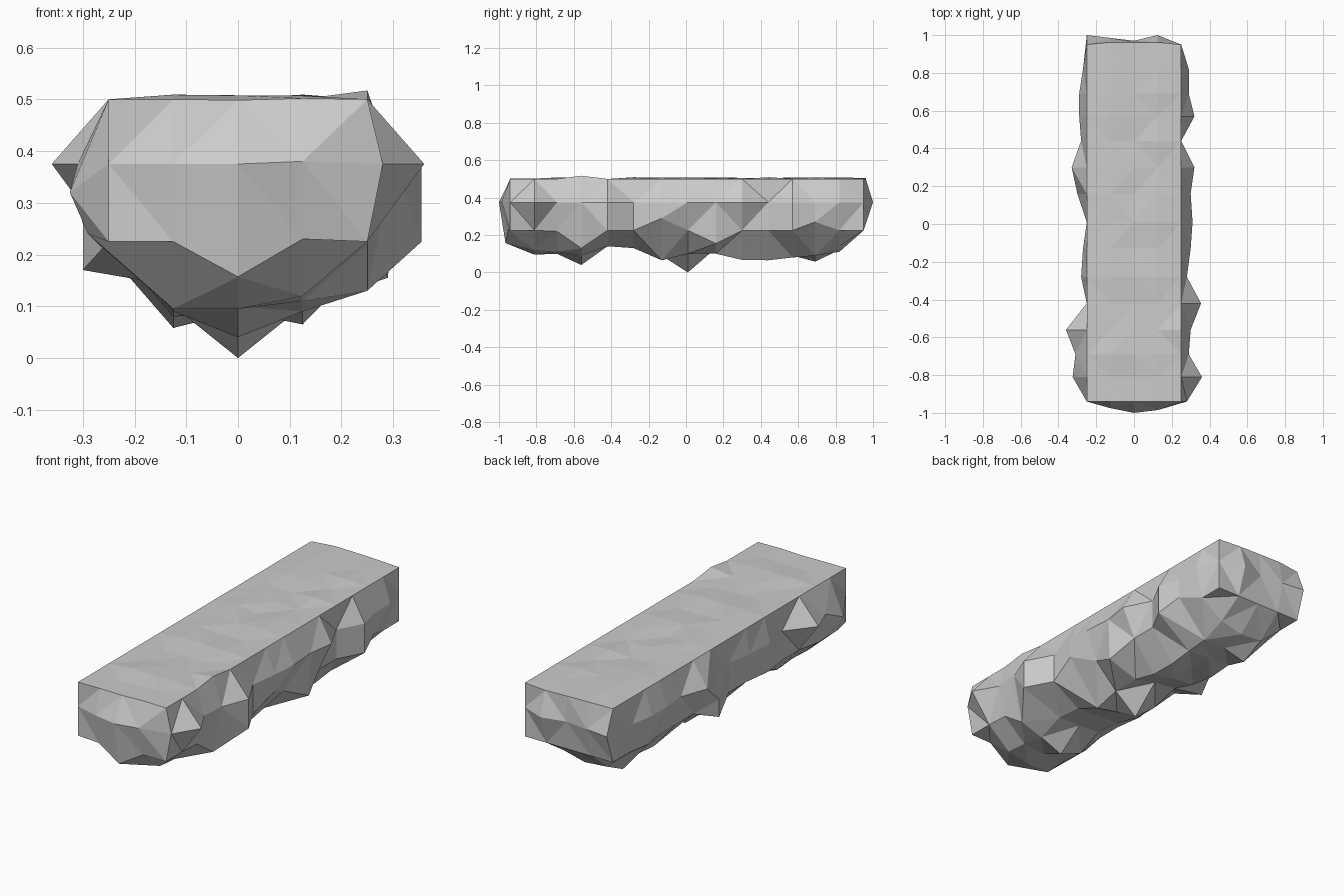
import bpy, bmesh, random

if "Cube" in bpy.data.objects:
    bpy.data.objects.remove(bpy.data.objects["Cube"])
random.seed(4)

# Stations along the beam, and silhouettes read at each station
Y = [-.94, -.81, -.69, -.56, -.42, -.28, -.13, .01, .16, .30, .44, .57, .69, .82, .95]
right_up_x = [.28, .36, .29, .30, .355, .28, .30, .31, .30, .32, .25, .32, .29, .29, .25]
right_low_x = [.25, .25, .25, .25, .355, .28, .30, .25, .29, .25, .25, .32, .29, .25, .25]
right_low_z = [.225, .225, .22, .13, .225, .225, .29, .225, .155, .225, .225, .225, .27, .225, .225]
left_up_x = [-.25, -.325, -.31, -.36, -.25, -.28, -.27, -.25, -.30, -.33, -.28, -.29, -.29, -.27, -.25]
left_up_z = {1: .32, 8: .26}
left_low_x = [-.25, -.29, -.27, -.25, -.25, -.27, -.25, -.25, -.30, -.25, -.25, -.25, -.27, -.25, -.25]
left_low_z = [.225, .24, .22, .225, .225, .225, .225, .225, .17, .225, .225, .225, .225, .225, .225]
bottom_l = [.225, .095, .10, .09, .15, .14, .10, .10, .14, .10, .08, .09, .058, .12, .225]
bottom_c = [.157, .095, .10, .04, .14, .135, .09, .0, .13, .09, .10, .09, .09, .11, .225]
bottom_r = [.23, .12, .11, .09, .14, .13, .065, .10, .10, .067, .065, .08, .09, .14, .225]
COLS = (-.25, -.125, 0, .125, .25)

bm = bmesh.new()


def ring(i):
    """One cross-section: five top points, right side, underside, left side."""
    y = Y[i]
    pts = []
    for x in COLS:
        edge = abs(x) > .2
        z = .5 if edge else random.uniform(.497, .51)
        pts.append((x, y, z))
    if i == 3:
        pts[4] = (.25, y, .517)
    pts += [(right_up_x[i], y, .375), (right_low_x[i], y, right_low_z[i]),
            (.125, y, bottom_r[i]), (0, y, bottom_c[i]), (-.125, y, bottom_l[i]),
            (left_low_x[i], y, left_low_z[i]),
            (left_up_x[i], y, left_up_z.get(i, .375))]
    return [bm.verts.new(p) for p in pts]


rings = [ring(i) for i in range(len(Y))]

# Long rough sides
for a, b in zip(rings, rings[1:]):
    for k in range(12):
        n = (k + 1) % 12
        bm.faces.new((a[k], a[n], b[n], b[k]))


# Bulging ends: a middle row of three points between top and bottom rows
def cap(r, ys, zs, flip):
    inner = [bm.verts.new((x, y, z)) for x, y, z in zip(COLS[1:4], ys, zs)]
    rows = [r[:5], [r[11]] + inner + [r[5]], [r[10], r[9], r[8], r[7], r[6]]]
    for up, low in zip(rows, rows[1:]):
        for k in range(4):
            quad = [low[k], low[k + 1], up[k + 1], up[k]]
            bm.faces.new(quad[::-1] if flip else quad)


cap(rings[0], (-.975, -1.0, -.985), (.375, .375, .38), False)
cap(rings[-1], (.985, .97, 1.0), (.375, .375, .375), True)

# End rims lean in and out a little
for k, y in ((7, -.95), (8, -.965), (9, -.95)):
    rings[0][k].co.y = y
rings[-1][11].co.y = 1.0
for k in (1, 2, 3):
    rings[-1][k].co.y = .962

bmesh.ops.triangulate(bm, faces=bm.faces[:], quad_method='SHORT_EDGE')
bmesh.ops.recalc_face_normals(bm, faces=bm.faces[:])

mesh = bpy.data.meshes.new("rock_beam")
bm.to_mesh(mesh)
bm.free()
rock = bpy.data.objects.new("rock_beam", mesh)
bpy.context.collection.objects.link(rock)
